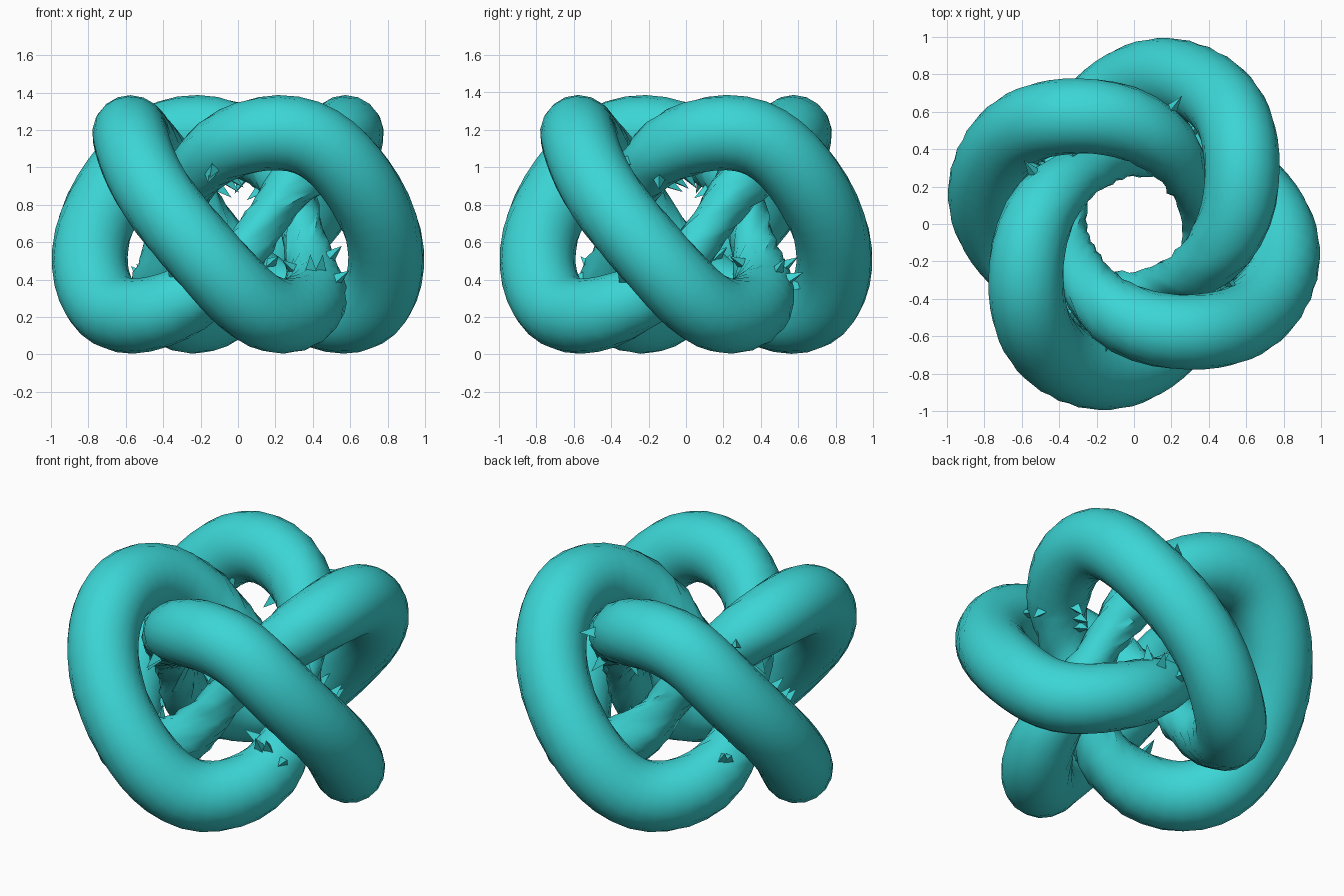
import bpy, bmesh, math, random
from mathutils import Vector, Matrix

if "Cube" in bpy.data.objects:
    bpy.data.objects.remove(bpy.data.objects["Cube"])

random.seed(4)
MAJOR, SWING, RISE, TUBE, MID = 0.615, 0.21, 0.49, 0.203, 0.695
THIN = 0.115                      # tube radius where a strand passes inside
OUTER = math.radians(67)          # angle where a strand is farthest out

teal = bpy.data.materials.new("turquoise")
teal.diffuse_color = (0.045, 0.665, 0.665, 1)
teal.use_nodes = True
teal.node_tree.nodes["Principled BSDF"].inputs["Base Color"].default_value = teal.diffuse_color


def pinch(p):
    """1 at the innermost point of a strand, fading to 0 at top and bottom."""
    return math.exp(-((p % (2 * math.pi) - math.pi) / math.radians(46)) ** 2)


def hub_angle(p):
    """Slow sweep on the outside, quick sweep on the inside."""
    return OUTER + 0.75 * p - 0.33 * (math.sin(p) - math.sin(3 * p) / 9)


def path_point(p):
    """Closed knot: four turns around the ring while circling three times."""
    a = hub_angle(p)
    r = MAJOR + SWING * math.cos(p) - 0.045 * pinch(p)
    return Vector((r * math.cos(a), r * math.sin(a), MID - RISE * math.sin(p)))


def frame(p):
    """Centre, radius and two cross axes of the tube."""
    c = path_point(p)
    a = hub_angle(p)
    t = (path_point(p + 0.01) - path_point(p - 0.01)).normalized()
    u = c - Vector((MAJOR * math.cos(a), MAJOR * math.sin(a), MID))
    u = (u - t * u.dot(t)).normalized()
    return c, TUBE + (THIN - TUBE) * pinch(p), u, t.cross(u)


def finish(bm, name):
    bmesh.ops.recalc_face_normals(bm, faces=bm.faces)
    me = bpy.data.meshes.new(name)
    bm.to_mesh(me)
    bm.free()
    me.materials.append(teal)
    ob = bpy.data.objects.new(name, me)
    bpy.context.collection.objects.link(ob)
    return ob


# knotted tube
steps, sides = 160, 18
bm = bmesh.new()
rings = []
for i in range(steps):
    p = 8 * math.pi * i / steps
    c, radius, u, v = frame(p)
    rough = 0.12 * pinch(p)       # crumpled where it is thin
    ring = []
    for k in range(sides):
        w = 2 * math.pi * k / sides
        rr = radius * (1 + random.uniform(-rough, rough))
        ring.append(bm.verts.new(c + rr * (u * math.cos(w) + v * math.sin(w))))
    rings.append(ring)
for i in range(steps):
    r0, r1 = rings[i], rings[(i + 1) % steps]
    for k in range(sides):
        n = (k + 1) % sides
        bm.faces.new((r0[k], r0[n], r1[n], r1[k]))
knot = finish(bm, "knotted_tube")
bpy.ops.object.select_all(action='DESELECT')
knot.select_set(True)
bpy.context.view_layer.objects.active = knot
bpy.ops.object.shade_smooth_by_angle(angle=math.radians(40))

# small flat-sided spikes where the tube narrows
bm = bmesh.new()
for q in range(4):
    for k in range(10):
        off = random.uniform(30, 58) * (1 if k % 2 else -1)
        c, radius, u, v = frame(math.pi * (2 * q + 1) + math.radians(off))
        w = math.pi + random.uniform(-1.6, 1.6)     # facing away from the middle
        d = u * math.cos(w) + v * math.sin(w)
        rot = d.to_track_quat('Z', 'Y').to_matrix().to_4x4()
        bmesh.ops.create_cone(bm, cap_ends=True, segments=3, radius1=0.05, radius2=0,
                              depth=0.13,
                              matrix=Matrix.Translation(c + d * (radius + 0.02)) @ rot)
finish(bm, "spikes")
